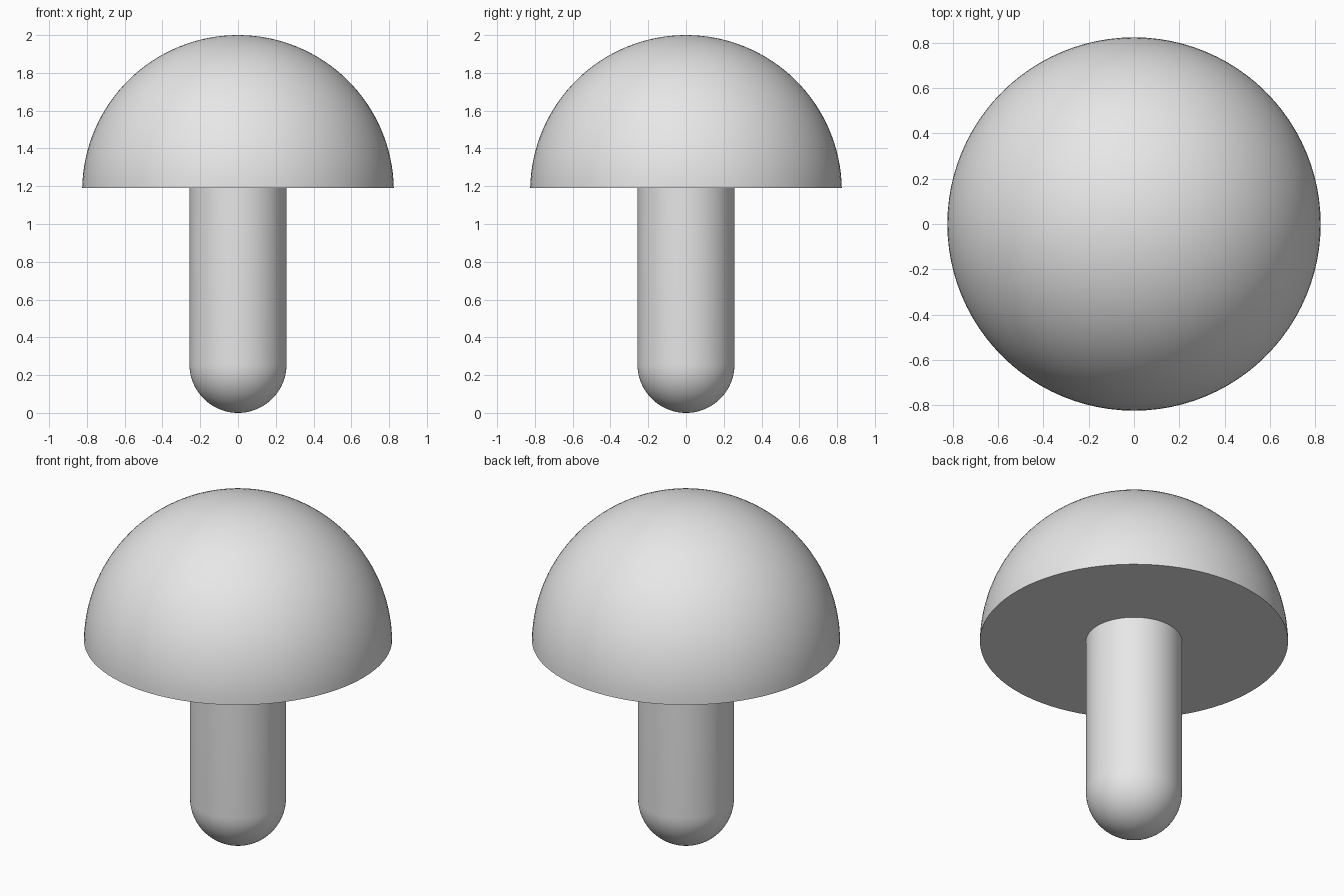
import bpy, bmesh, math

if "Cube" in bpy.data.objects:
    bpy.data.objects.remove(bpy.data.objects["Cube"])

SIDES = 96
CAP_R, CAP_Z, RIM_Z = 0.825, 1.175, 1.19
STEM_R = 0.257

grey = bpy.data.materials.new("light_grey")
grey.diffuse_color = (0.8, 0.8, 0.8, 1)
grey.use_nodes = True
grey.node_tree.nodes["Principled BSDF"].inputs["Base Color"].default_value = grey.diffuse_color


def arc(radius, z, start, end, steps):
    """Points (r, z) of a circular arc between two angles."""
    return [(radius * math.cos(start + (end - start) * i / steps),
             z + radius * math.sin(start + (end - start) * i / steps))
            for i in range(steps + 1)]


def lathe(name, profile):
    """Spin a profile around the z axis into a smooth solid."""
    bm = bmesh.new()
    verts = [bm.verts.new((max(r, 0), 0, z)) for r, z in profile]
    edges = [bm.edges.new(pair) for pair in zip(verts, verts[1:])]
    bmesh.ops.spin(bm, geom=verts + edges, cent=(0, 0, 0), axis=(0, 0, 1),
                   angle=math.tau, steps=SIDES, use_merge=True)
    bmesh.ops.remove_doubles(bm, verts=bm.verts, dist=1e-5)
    bmesh.ops.recalc_face_normals(bm, faces=bm.faces)
    mesh = bpy.data.meshes.new(name)
    bm.to_mesh(mesh)
    bm.free()
    mesh.materials.append(grey)
    obj = bpy.data.objects.new(name, mesh)
    bpy.context.collection.objects.link(obj)
    bpy.ops.object.select_all(action='DESELECT')
    obj.select_set(True)
    bpy.context.view_layer.objects.active = obj
    bpy.ops.object.shade_smooth_by_angle(angle=math.radians(30))
    return obj


# Domed cap with a flat underside
rim_angle = math.asin((RIM_Z - CAP_Z) / CAP_R)
lathe("cap", [(0, RIM_Z)] + arc(CAP_R, CAP_Z, rim_angle, math.pi / 2, 32))

# Straight stem with a rounded foot, its top seated just inside the cap
lathe("stem", arc(STEM_R, STEM_R, -math.pi / 2, 0, 20)
      + [(STEM_R, RIM_Z + 0.01), (0, RIM_Z + 0.01)])
